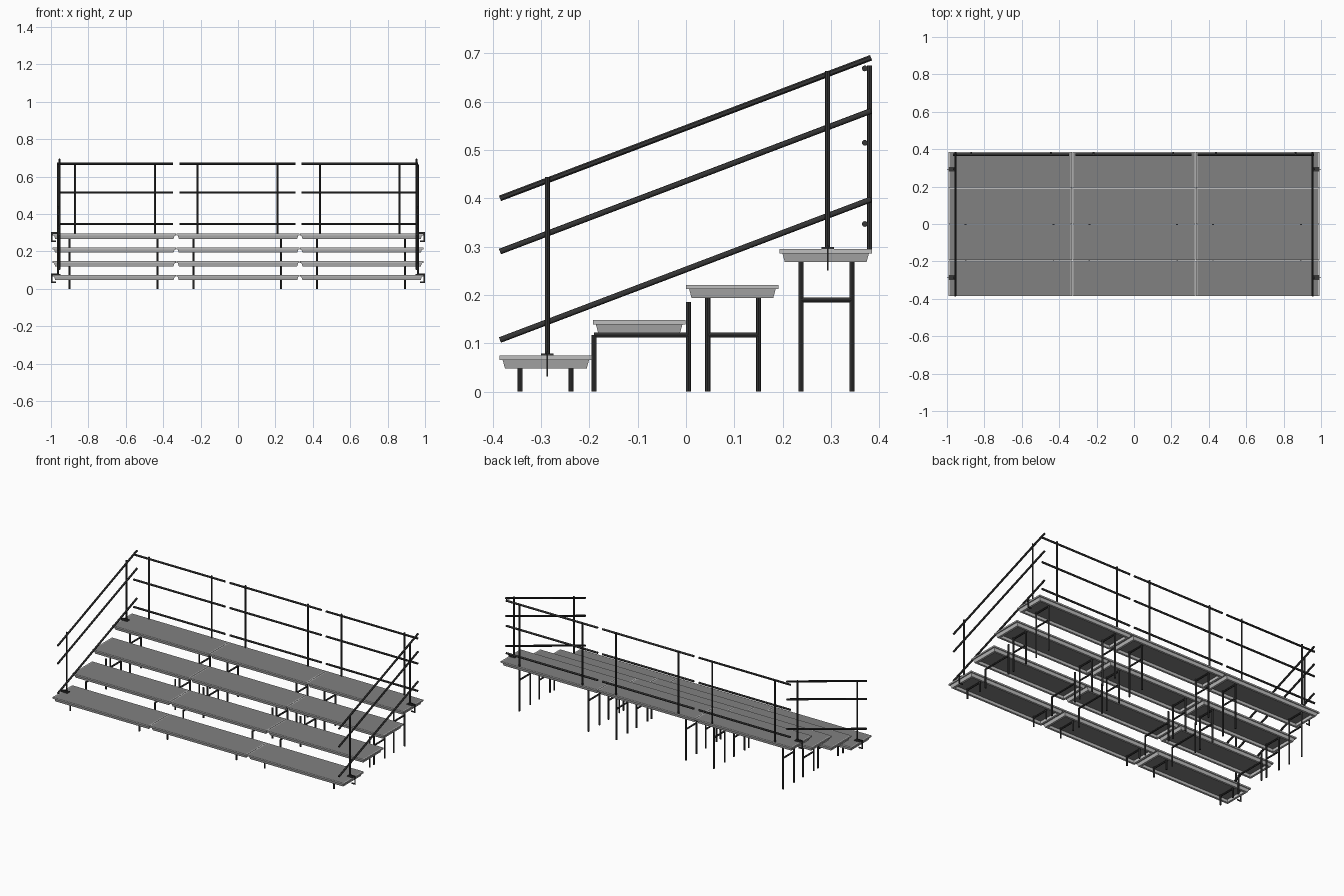
import bpy, bmesh
from mathutils import Vector

cube = bpy.data.objects.get("Cube")
if cube:
    bpy.data.objects.remove(cube, do_unlink=True)


def material(name, value):
    m = bpy.data.materials.new(name)
    m.use_nodes = True
    m.diffuse_color = (value, value, value, 1)
    m.node_tree.nodes["Principled BSDF"].inputs["Base Color"].default_value = (value, value, value, 1)
    return m


DECK = material("deck grey", 0.22)
FRAME = material("light aluminium", 0.52)
STEEL = material("dark steel", 0.035)


def finish(name, bm, mats, smooth=False):
    bmesh.ops.recalc_face_normals(bm, faces=bm.faces)
    mesh = bpy.data.meshes.new(name)
    bm.to_mesh(mesh)
    bm.free()
    for m in mats:
        mesh.materials.append(m)
    ob = bpy.data.objects.new(name, mesh)
    bpy.context.collection.objects.link(ob)
    if smooth:
        bpy.ops.object.select_all(action='DESELECT')
        ob.select_set(True)
        bpy.context.view_layer.objects.active = ob
        bpy.ops.object.shade_smooth_by_angle()
    return ob


def add_tube(bm, a, b, radius):
    a, b = Vector(a), Vector(b)
    d = b - a
    made = bmesh.ops.create_cone(bm, cap_ends=True, segments=12, radius1=radius,
                                 radius2=radius, depth=d.length)
    rot = d.to_track_quat('Z', 'Y')
    for v in made["verts"]:
        v.co = rot @ v.co + (a + b) / 2


def tubes(name, runs, radius):
    bm = bmesh.new()
    for a, b in runs:
        add_tube(bm, a, b, radius)
    return finish(name, bm, [STEEL], True)


def add_box(bm, lo, hi):
    made = bmesh.ops.create_cube(bm, size=1)
    lo, hi = Vector(lo), Vector(hi)
    for v in made["verts"]:
        v.co = (lo + hi) / 2 + v.co * (hi - lo)


def platform(name, x, y, top):
    # Rectangular rings lofted from the top panel, round the lip, to the recessed underside
    hx, hy = 0.3295, 0.0955
    rings = [(0.007, 0.004, 0), (0, 0, 0), (0, 0, 0.009), (0.007, 0.006, 0.009),
             (0.013, 0.011, 0.027), (0.026, 0.024, 0.027), (0.026, 0.024, 0.010)]
    bm = bmesh.new()
    loops = [[bm.verts.new((x + sx * (hx - ix), y + sy * (hy - iy), top - dz))
              for sx, sy in ((-1, -1), (1, -1), (1, 1), (-1, 1))] for ix, iy, dz in rings]
    for a, b in zip(loops, loops[1:]):
        for i in range(4):
            j = (i + 1) % 4
            bm.faces.new((a[i], a[j], b[j], b[i])).material_index = 1
    bm.faces.new(loops[0])
    bm.faces.new(loops[-1])
    finish(name, bm, [DECK, FRAME])


# Tiered platforms with their leg frames: centre y, top z, leg ys, crossbar z
rows = [(-0.290, 0.075, (-0.343, -0.238), None),
        (-0.097, 0.148, (-0.190, 0.005), 0.117),
        (0.096, 0.221, (0.045, 0.150), 0.117),
        (0.289, 0.295, (0.238, 0.343), 0.190)]
BAYS = (("right", -0.661), ("middle", 0), ("left", 0.661))
LEG = 0.0052

for n, (y, top, (y0, y1), bar) in enumerate(rows, 1):
    for side, x in BAYS:
        platform(f"platform_{n}_{side}", x, y, top)
        for end, lx in (("right", x - 0.239), ("left", x + 0.231)):
            leg_top = top - 0.012
            tops = (0.117, 0.186) if n == 2 else (leg_top, leg_top)
            runs = [((lx, ly, 0), (lx, ly, lz)) for ly, lz in zip((y0, y1), tops)]
            if bar:
                runs.append(((lx, y0, bar), (lx, y1, bar)))
            if n != 2:
                runs.append(((lx, y0, top - 0.02), (lx, y1, top - 0.02)))
            tubes(f"leg_frame_{n}_{side}_{end}", runs, LEG)

# Back guard rails, one panel per bay
for side, x in BAYS:
    cx = x * 0.99 - 0.003
    tubes(f"back_rails_{side}", [((cx - 0.311, 0.370, z), (cx + 0.311, 0.370, z))
                                 for z in (0.347, 0.515, 0.669)], 0.006)
    tubes(f"back_posts_{side}", [((cx + dx, 0.380, 0.293), (cx + dx, 0.380, 0.675))
                                 for dx in (-0.213, 0.213)], LEG)

# Sloping side rails, posts and the clamps that grip the platform ends
for side, s in (("left", 1), ("right", -1)):
    tubes(f"side_rails_{side}", [((s * 0.955, -0.385, z), (s * 0.955, 0.383, z + 0.291))
                                 for z in (0.400, 0.290, 0.107)], 0.006)
    posts = (("front", -0.287, 0.075, 0.444), ("back", 0.293, 0.295, 0.664))
    tubes(f"side_posts_{side}", [((s * 0.963, y, z0), (s * 0.963, y, z1))
                                 for _, y, z0, z1 in posts], LEG)
    for end, y, z0, _ in posts:
        bm = bmesh.new()
        t = 0.0015
        add_box(bm, (s * 0.950, y - 0.013, z0), (s * 0.992, y + 0.013, z0 + 0.004))
        add_box(bm, (s * 0.968, y - t, z0), (s * 0.999, y + t, z0 + 0.008))
        add_box(bm, (s * 0.992, y - t, z0 - 0.044), (s * 1.0, y + t, z0 + 0.008))
        add_box(bm, (s * 0.972, y - t, z0 - 0.044), (s * 0.999, y + t, z0 - 0.036))
        finish(f"clamp_{side}_{end}", bm, [STEEL])
